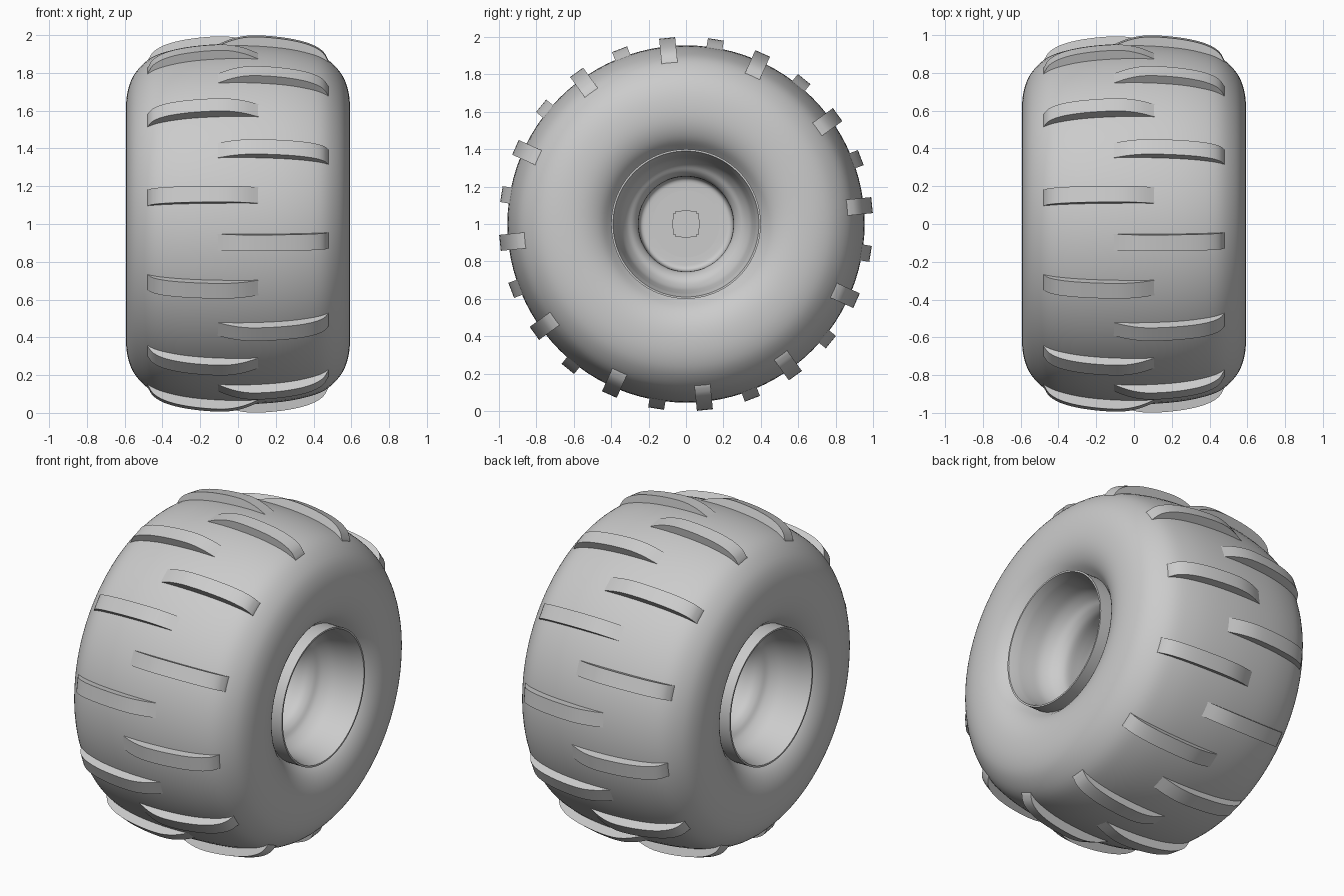
import bpy, bmesh, math
from mathutils import Matrix, Vector

if "Cube" in bpy.data.objects:
    bpy.data.objects.remove(bpy.data.objects["Cube"])

AXLE = Vector((0, 0, 1))

grey = bpy.data.materials.new("plain grey")
grey.use_nodes = True
COLOUR = (0.6, 0.6, 0.6, 1)
grey.diffuse_color = COLOUR
grey.node_tree.nodes["Principled BSDF"].inputs["Base Color"].default_value = COLOUR


def finish(bm, name, angle):
    bmesh.ops.recalc_face_normals(bm, faces=bm.faces)
    mesh = bpy.data.meshes.new(name)
    bm.to_mesh(mesh)
    bm.free()
    obj = bpy.data.objects.new(name, mesh)
    obj.location = AXLE
    mesh.materials.append(grey)
    bpy.context.collection.objects.link(obj)
    bpy.ops.object.select_all(action='DESELECT')
    obj.select_set(True)
    bpy.context.view_layer.objects.active = obj
    bpy.ops.object.shade_smooth_by_angle(angle=math.radians(angle))
    return obj


def smooth_path(points, steps=4):
    """Catmull-Rom curve through (x, radius) points."""
    p = [Vector(q) for q in points]
    p = [2 * p[0] - p[1]] + p + [2 * p[-1] - p[-2]]
    path = []
    for a, b, c, d in zip(p, p[1:], p[2:], p[3:]):
        for i in range(steps):
            t = i / steps
            path.append(b + 0.5 * t * (c - a + t * (2 * a - 5 * b + 4 * c - d
                                                    + t * (3 * (b - c) + d - a))))
    return path + [p[-2]]


def lathe(name, path, segments=96, angle=35):
    """Spin (x, radius) points around the axle."""
    bm = bmesh.new()
    verts = [bm.verts.new((x, 0, r)) for x, r in path]
    edges = [bm.edges.new(pair) for pair in zip(verts, verts[1:])]
    bmesh.ops.spin(bm, geom=verts + edges, cent=(0, 0, 0), axis=(1, 0, 0),
                   angle=math.tau, steps=segments, use_merge=True)
    bmesh.ops.remove_doubles(bm, verts=bm.verts, dist=0.0005)
    return finish(bm, name, angle)


# Balloon tyre, with sidewalls that roll in towards the rim
half = [(0, 0.955), (0.2, 0.945), (0.35, 0.92), (0.46, 0.88), (0.54, 0.805),
        (0.58, 0.72), (0.593, 0.62), (0.582, 0.53), (0.545, 0.455), (0.48, 0.395)]
tyre_path = smooth_path([(-x, r) for x, r in reversed(half[1:])] + half)
lathe("tyre", tyre_path, angle=60)

# Dished rim and hub on both sides
dish = smooth_path([(0.53, 0.375), (0.45, 0.36), (0.39, 0.345), (0.34, 0.315),
                    (0.31, 0.28), (0.27, 0.257), (0.2, 0.253), (0.14, 0.25),
                    (0.115, 0.235), (0.11, 0.2)])
for side, s in (("left", 1), ("right", -1)):
    lip = [(0.46, 0.4), (0.575, 0.4), (0.575, 0.39)]
    lathe(side + "_rim", [(s * x, r) for x, r in lip + [tuple(p) for p in dish] + [(0.11, 0)]])
    lathe(side + "_hub_plate", [(s * x, r) for x, r in ((0.1, 0.18), (0.118, 0.18), (0.118, 0))])
    bm = bmesh.new()
    bmesh.ops.create_cube(bm, size=1, matrix=Matrix.Translation((s * 0.12, 0, 0))
                          @ Matrix.Diagonal((0.02, 0.14, 0.14, 1)))
    bmesh.ops.bevel(bm, geom=[e for e in bm.edges if abs(e.verts[0].co.x - e.verts[1].co.x) > 0.01],
                    offset=0.015, segments=2, affect='EDGES')
    finish(bm, side + "_hub_square", 30)
    lathe(side + "_axle_end", [(s * x, r) for x, r in ((0.11, 0.075), (0.134, 0.075), (0.134, 0))], 32)

# Tread bars: twelve each side, staggered, fading into the tyre at the middle
bar_top = smooth_path([(-0.11, 0.95), (-0.03, 0.982), (0.06, 0.999), (0.18, 0.995),
                       (0.3, 0.978), (0.39, 0.952), (0.45, 0.915), (0.48, 0.865)], 3)
for side, s, start in (("left", 1, 5.8), ("right", -1, 20.8)):
    bm = bmesh.new()
    for k in range(12):
        turn = Matrix.Rotation(math.radians(start + 30 * k), 3, 'X')
        rings = []
        for x, r in bar_top:
            base = min(r - 0.01, 0.93 - 0.35 * x * x)
            rings.append([bm.verts.new(turn @ Vector((s * x, y, z))) for y, z in
                          ((-0.043, base), (-0.043, r), (0.043, r), (0.043, base))])
        for a, b in zip(rings, rings[1:]):
            for i in range(4):
                j = (i + 1) % 4
                bm.faces.new((a[i], a[j], b[j], b[i]))
        bm.faces.new(rings[0])
        bm.faces.new(rings[-1])
    finish(bm, side + "_tread_bars", 40)
